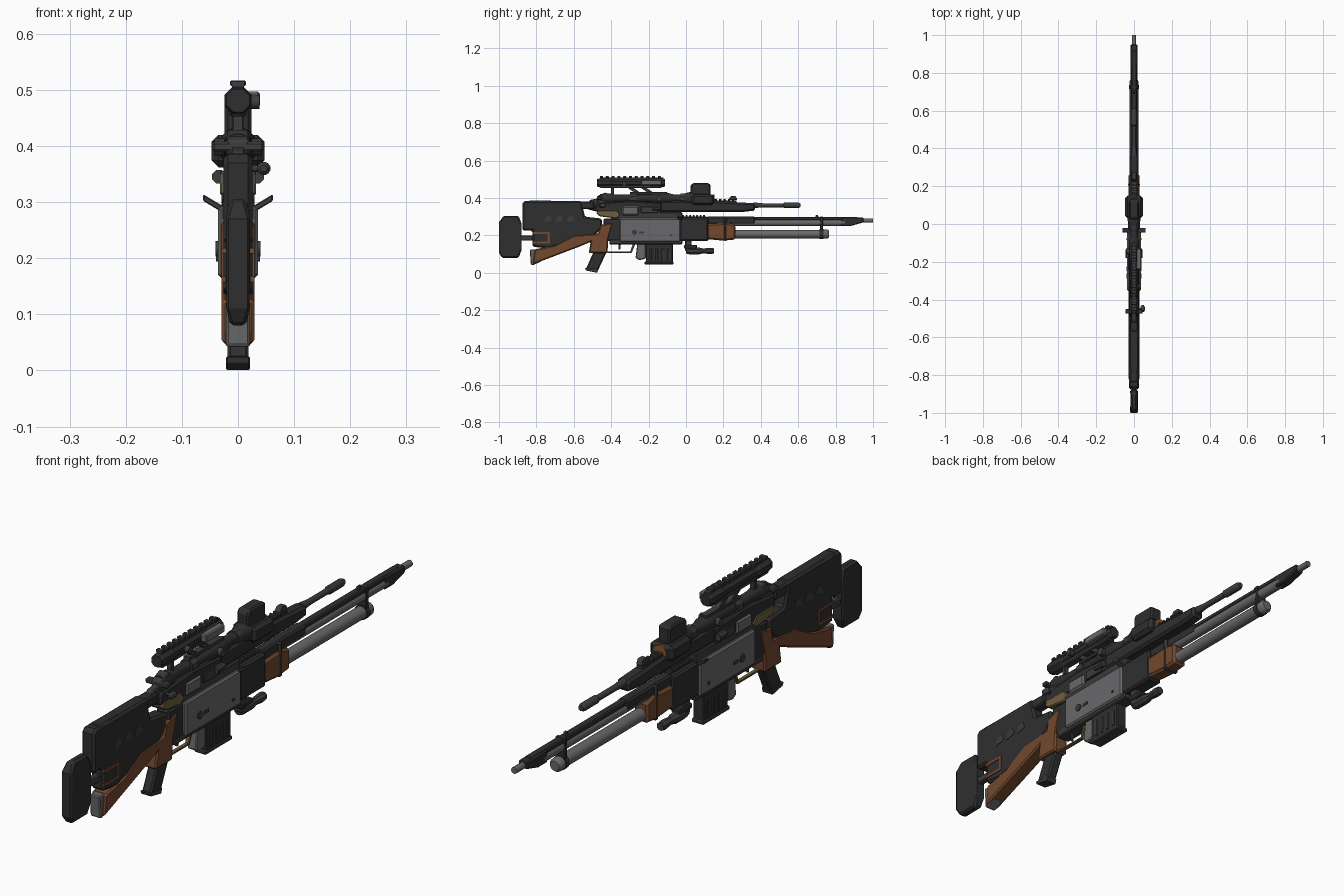
import bpy
import bmesh
import math
from mathutils import Matrix

cube = bpy.data.objects.get("Cube")
if cube:
    bpy.data.objects.remove(cube, do_unlink=True)


def material(name, red, green, blue):
    mat = bpy.data.materials.new(name)
    mat.use_nodes = True
    mat.diffuse_color = (red, green, blue, 1)
    mat.node_tree.nodes["Principled BSDF"].inputs["Base Color"].default_value = (red, green, blue, 1)
    return mat


black = material("black polymer", .028, .028, .028)
dark = material("dark steel", .045, .045, .045)
grey = material("grey steel", .14, .14, .145)
wood = material("brown wood", .17, .065, .026)
brass = material("dull brass", .16, .115, .05)
lens = material("amber lens", .25, .09, .025)


def finish(name, bm, mat, bevel=0, smooth=False):
    bmesh.ops.recalc_face_normals(bm, faces=bm.faces)
    mesh = bpy.data.meshes.new(name)
    bm.to_mesh(mesh)
    bm.free()
    obj = bpy.data.objects.new(name, mesh)
    bpy.context.collection.objects.link(obj)
    mesh.materials.append(mat)
    if bevel:
        mod = obj.modifiers.new("chamfer", 'BEVEL')
        mod.width = bevel
        mod.segments = 1
        mod.limit_method = 'ANGLE'
        mod.angle_limit = math.radians(50)
    if smooth:
        bpy.ops.object.select_all(action='DESELECT')
        obj.select_set(True)
        bpy.context.view_layer.objects.active = obj
        bpy.ops.object.shade_smooth_by_angle(angle=math.radians(35))
    return obj


def plate(name, points, half, mat, bevel=.004, x=0):
    """Side outline in (y, z), extruded to both sides of x."""
    bm = bmesh.new()
    face = bm.faces.new([bm.verts.new((x - half, y, z)) for y, z in points])
    new = bmesh.ops.extrude_face_region(bm, geom=[face])["geom"]
    verts = [v for v in new if isinstance(v, bmesh.types.BMVert)]
    bmesh.ops.translate(bm, verts=verts, vec=(2 * half, 0, 0))
    return finish(name, bm, mat, bevel)


def box(name, y0, y1, z0, z1, half, mat, bevel=.004, x=0):
    return plate(name, [(y0, z0), (y1, z0), (y1, z1), (y0, z1)], half, mat, bevel, x)


def lathe(name, rings, z, mat, sides=16, x=0):
    """Stations (y, radius) turned around an axis along y."""
    bm = bmesh.new()
    loops = []
    for y, r in rings:
        turn = [math.tau * (i + .5) / sides for i in range(sides)]
        loops.append([bm.verts.new((x + r * math.cos(a), y, z + r * math.sin(a))) for a in turn])
    for a, b in zip(loops, loops[1:]):
        for i in range(sides):
            j = (i + 1) % sides
            bm.faces.new((a[i], a[j], b[j], b[i]))
    bm.faces.new(loops[0])
    bm.faces.new(loops[-1])
    return finish(name, bm, mat, smooth=sides > 8)


def tube(name, y0, y1, z, r, mat, sides=16, x=0):
    return lathe(name, [(y0, r), (y1, r)], z, mat, sides, x)


def knob(name, x0, x1, y, z, r, mat, sides=12):
    bm = bmesh.new()
    spin = Matrix.Translation(((x0 + x1) / 2, y, z)) @ Matrix.Rotation(math.pi / 2, 4, 'Y')
    bmesh.ops.create_cone(bm, cap_ends=True, segments=sides, radius1=r, radius2=r,
                          depth=abs(x1 - x0), matrix=spin)
    return finish(name, bm, mat, smooth=True)


def rail(name, y0, y1, z, half, count):
    box(name, y0, y1, z, z + .009, half * .75, dark, 0)
    step = (y1 - y0) / count
    for i in range(count):
        box(name + "_tooth", y0 + i * step, y0 + (i + .55) * step, z + .007, z + .017, half, dark, .002)


# Butt pad, tapered towards its top and bottom
pad = plate("butt_pad", [(-1, .11), (-.985, .08), (-.895, .08), (-.88, .12), (-.88, .265),
                         (-.895, .305), (-.975, .305), (-1, .27)], .024, black, .007)
for v in pad.data.vertices:
    if v.co.z < .1 or v.co.z > .28:
        v.co.x *= .6
box("pad_rod", -.89, -.73, .172, .2, .012, dark)

# Stock
plate("stock_body", [(-.875, .225), (-.82, .225), (-.82, .14), (-.74, .13), (-.6, .17), (-.49, .2),
                     (-.45, .24), (-.45, .29), (-.54, .30), (-.56, .385), (-.86, .385),
                     (-.875, .37)], .026, black, .008)
plate("cheek_rest", [(-.84, .32), (-.6, .32), (-.56, .34), (-.49, .34), (-.49, .38), (-.84, .388)],
      .022, black, .006)
plate("wood_stock", [(-.82, .045), (-.57, .14), (-.51, .165), (-.52, .105), (-.42, .105),
                     (-.415, .18), (-.39, .27), (-.46, .255), (-.47, .21), (-.6, .2),
                     (-.7, .148), (-.81, .125)], .029, wood, .006)
plate("stock_heel", [(-.835, .125), (-.80, .125), (-.775, .06), (-.82, .04), (-.83, .045)], .021, grey)
for side in (-1, 1):
    x = side * .025
    box("wood_frame_top", -.82, -.73, .208, .218, .004, wood, 0, x)
    box("wood_frame_bottom", -.82, -.73, .158, .168, .004, wood, 0, x)
    box("wood_frame_end", -.74, -.728, .158, .218, .004, wood, 0, x)
    for k in range(3):
        y = -.76 + k * .06
        plate("stock_relief", [(y, .27), (y + .045, .28), (y + .035, .305), (y + .01, .3)],
              .003, dark, 0, x)

# Pistol grip and trigger group
plate("pistol_grip", [(-.535, .02), (-.475, .003), (-.425, .11), (-.495, .11)], .019, black, .006)
plate("grip_foot", [(-.54, .025), (-.535, .012), (-.475, 0), (-.468, .02)], .021, dark, .002)
box("guard_bottom", -.42, -.29, .106, .114, .008, brass, .002)
plate("guard_front", [(-.3, .106), (-.29, .106), (-.265, .17), (-.28, .17)], .008, brass, .002)
plate("trigger", [(-.36, .125), (-.352, .125), (-.345, .175), (-.36, .175)], .005, dark, .001)

# Receiver
box("receiver", -.355, -.03, .165, .292, .036, grey, .006)
box("receiver_floor", -.41, -.02, .152, .18, .028, dark)
box("receiver_rear", -.44, -.35, .17, .29, .026, black, .006)
box("receiver_top", -.4, -.02, .285, .325, .024, dark)
for side in (-1, 1):
    knob("receiver_button", side * .03, side * .04, -.275, .217, .014, dark)
    box("selector", -.25, -.225, .211, .222, .003, dark, 0, side * .036)
    knob("receiver_pin", side * .03, side * .039, -.08, .2, .006, dark)
    # Bent charging lever
    lever = box("side_lever", -.045, -.02, .29, .302, .02, dark, .002, side * .042)
    for v in lever.data.vertices:
        v.co.z += .012 * (1 if abs(v.co.x) > .05 else -1)

# Magazine
box("magazine", -.215, -.07, .05, .16, .022, black)
box("magazine_base", -.222, -.066, .045, .06, .025, dark)
for i in range(4):
    box("magazine_rib", -.195 + i * .032, -.183 + i * .032, .065, .13, .025, dark, .002)
plate("magazine_catch", [(-.27, .08), (-.25, .068), (-.215, .075), (-.215, .16), (-.26, .16)], .018, grey)

# Fore-end with wooden grip
box("fore_end", -.035, .12, .17, .295, .031, black, .007)
rail("fore_rail", -.02, .11, .292, .016, 7)
plate("wood_fore_end", [(.11, .18), (.2, .172), (.265, .178), (.265, .255), (.22, .268), (.11, .262)],
      .029, wood, .009)
box("fore_band", .2, .218, .17, .3, .031, dark, .006)

# Lower barrel and tube
tube("lower_barrel", .1, .85, .268, .019, grey)
box("barrel_rib", .1, .92, .28, .299, .015, black)
box("barrel_shroud", .11, .37, .26, .3, .02, black, .006)
plate("muzzle_block", [(.83, .25), (.88, .25), (.95, .27), (.95, .295), (.83, .297)], .018, black)
tube("muzzle_tip", .93, 1, .28, .012, grey, 12)
plate("front_bead", [(.69, .295), (.71, .295), (.705, .31), (.695, .31)], .005, dark, .001)
tube("long_tube", .26, .745, .207, .023, grey)
lathe("tube_cap", [(.735, .025), (.755, .025), (.765, .018)], .207, grey)
tube("tube_ring", .715, .735, .207, .027, black)
box("tube_bracket", .717, .733, .22, .3, .02, black, .003)

# Device hung under the fore-end
box("device_stem", -.005, .03, .115, .2, .016, dark)
lathe("device_body", [(0, .015), (.02, .02), (.07, .02), (.09, .014), (.13, .018), (.15, .015)],
      .117, dark, 8)
box("device_mount", -.01, .06, .13, .15, .02, black)

# Upper action
plate("upper_action", [(-.49, .33), (-.42, .315), (-.13, .315), (-.13, .375), (-.3, .385), (-.48, .372)],
      .026, black, .006)
plate("brass_frame", [(-.48, .318), (-.46, .302), (-.37, .29), (-.35, .31), (-.37, .335), (-.47, .335)],
      .029, brass)
box("action_cover", -.345, -.25, .305, .36, .032, grey, .01)
plate("action_hammer", [(-.56, .35), (-.49, .33), (-.44, .35), (-.46, .4), (-.51, .39)], .014, dark)
for side in (-1, 1):
    box("action_hatch", -.24, -.15, .32, .355, .004, dark, .002, side * .028)
    tube("action_lug", -.18, -.135, .345, .013, dark, 8, side * .034)
knob("bolt_stem", .02, .05, -.45, .36, .006, dark)
lathe("bolt_knob", [(-.465, .006), (-.458, .012), (-.44, .012), (-.43, .006)], .36, dark, 12, .046)

# Upper barrel and handguard
plate("handguard", [(-.14, .325), (.3, .325), (.37, .333), (.37, .372), (.13, .385), (-.14, .385)],
      .025, black, .009)
lathe("upper_barrel", [(.36, .016), (.41, .011), (.52, .011), (.525, .015), (.6, .015), (.612, .01)],
      .361, dark)
rail("hand_rail", .13, .27, .378, .016, 6)
plate("front_sight", [(.225, .39), (.275, .39), (.265, .41), (.24, .41)], .012, dark, .002)

# Main scope
lathe("main_scope", [(-.46, .024), (-.41, .027), (-.37, .02), (-.2, .02), (-.17, .028), (-.09, .028),
                     (-.06, .02), (-.02, .022), (.02, .035), (.11, .035)], .398, black)
for y in (-.3, -.03):
    tube("scope_ring", y, y + .035, .398, .027, dark, 8)
    box("scope_foot", y, y + .035, .365, .39, .02, dark)
knob("scope_turret", -.042, .042, -.145, .398, .015, dark)
plate("rear_sight", [(-.475, .37), (-.4, .37), (-.4, .41), (-.43, .43), (-.475, .41)], .02, dark)
box("rear_wing", -.475, -.45, .39, .408, .046, dark)

# Hood around the scope front
box("scope_hood", .03, .15, .362, .42, .047, black, .012)
plate("hood_shade", [(.025, .41), (.13, .41), (.13, .47), (.122, .48), (.035, .48), (.025, .465)],
      .024, black, .006)
tube("hood_lens", .145, .153, .392, .026, lens)

# Top scope on its mount
lathe("top_scope", [(-.475, .022), (-.46, .026), (-.4, .026), (-.39, .021), (-.2, .021), (-.19, .025),
                    (-.125, .025), (-.112, .021)], .481, black, 8)
box("top_scope_base", -.46, -.13, .453, .47, .016, dark)
rail("top_rail", -.46, -.12, .5, .014, 11)
box("top_scope_box", -.24, -.13, .468, .497, .013, grey, .004, .026)
knob("top_scope_knob", .02, .038, -.33, .478, .012, dark)
box("mount_post", -.4, -.385, .41, .46, .01, dark, .002)
for y in (-.32, -.25):
    plate("mount_strut", [(y, .46), (y + .03, .46), (y + .095, .415), (y + .065, .415)], .01, dark, .002)
box("mount_bar", -.3, -.1, .42, .432, .014, dark, .002)
